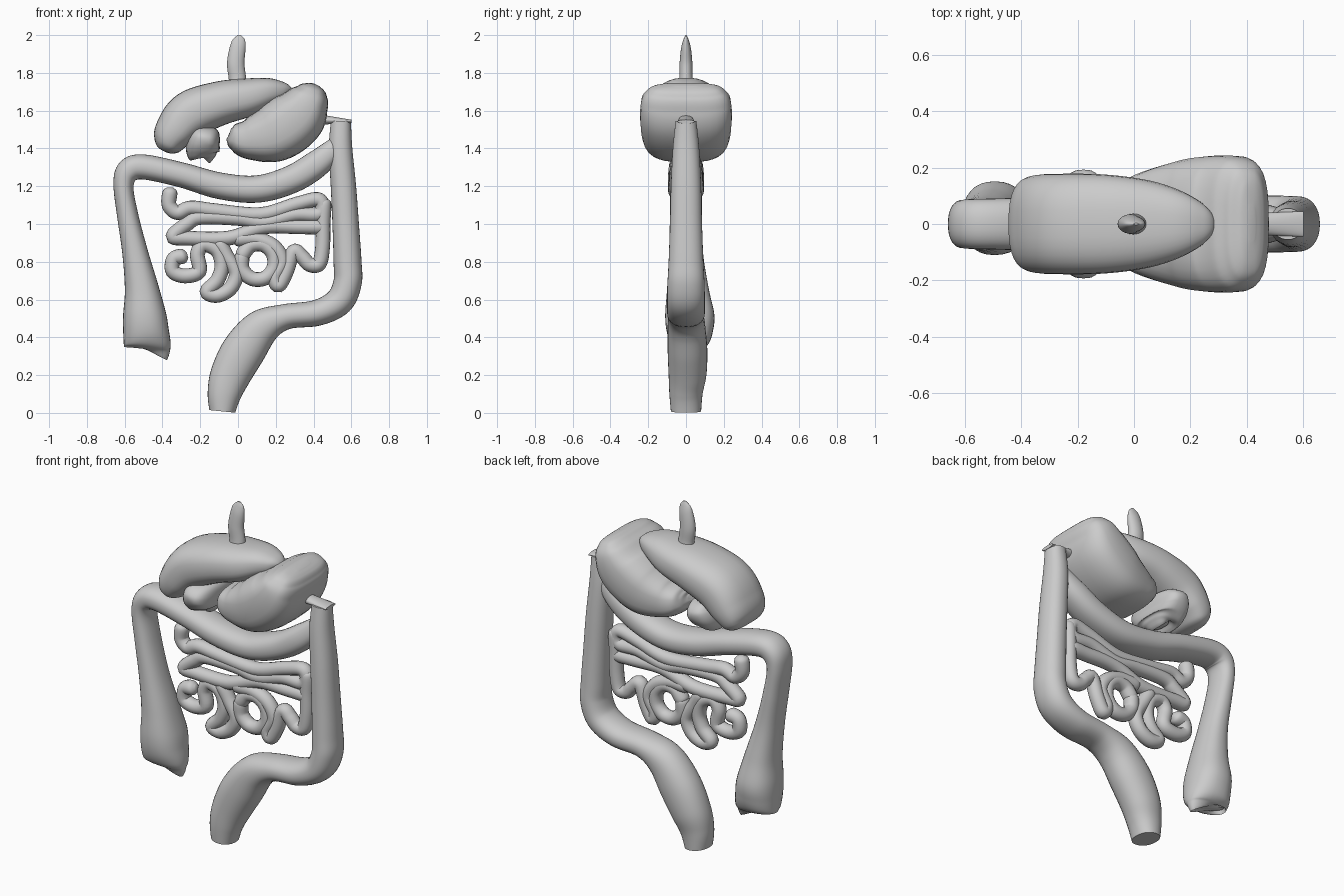
import bpy, math
from mathutils import Vector


def spline(pts, steps):
    """Catmull-Rom through tuples of any length."""
    out = []
    n = len(pts)
    for i in range(n - 1):
        a, b, c, d = pts[max(i - 1, 0)], pts[i], pts[i + 1], pts[min(i + 2, n - 1)]
        for s in range(steps):
            t = s / steps
            out.append([0.5 * (2 * q + (r - p) * t + (2 * p - 5 * q + 4 * r - u) * t * t
                               + (3 * q - p - 3 * r + u) * t ** 3)
                        for p, q, r, u in zip(a, b, c, d)])
    out.append(list(pts[-1]))
    return out


def tube(name, pts, power=2.0, steps=8, sides=32):
    """Sweep a superellipse along (x, z, in-plane radius, y radius, y centre)."""
    path = spline(pts, steps)
    verts, faces = [], []
    for i, (x, z, r, ry, y) in enumerate(path):
        p, q = path[max(i - 1, 0)], path[min(i + 1, len(path) - 1)]
        t = Vector((q[0] - p[0], q[1] - p[1])).normalized()
        r, ry = max(r, 0.003), max(ry, 0.003)
        for k in range(sides):
            a = 2 * math.pi * k / sides
            c, s = math.cos(a), math.sin(a)
            u = r * math.copysign(abs(c) ** (2 / power), c)
            v = ry * math.copysign(abs(s) ** (2 / power), s)
            verts.append((x - t.y * u, y + v, max(z + t.x * u, 0)))
    for i in range(len(path) - 1):
        for k in range(sides):
            a, b = i * sides + k, i * sides + (k + 1) % sides
            faces.append((a, b, b + sides, a + sides))
    faces.append(tuple(reversed(range(sides))))
    faces.append(tuple(range(len(verts) - sides, len(verts))))
    me = bpy.data.meshes.new(name)
    me.from_pydata(verts, [], faces)
    ob = bpy.data.objects.new(name, me)
    bpy.context.collection.objects.link(ob)
    bpy.ops.object.select_all(action='DESELECT')
    ob.select_set(True)
    bpy.context.view_layer.objects.active = ob
    bpy.ops.object.mode_set(mode='EDIT')
    bpy.ops.mesh.select_all(action='SELECT')
    bpy.ops.mesh.normals_make_consistent(inside=False)
    bpy.ops.object.mode_set(mode='OBJECT')
    bpy.ops.object.shade_smooth_by_angle(angle=math.radians(55))
    return ob


# Esophagus
tube("esophagus", [(0, 1.70, .05, .05, 0), (-.003, 1.77, .046, .036, 0), (-.012, 1.85, .046, .034, 0),
                   (-.002, 1.93, .042, .026, 0), (.006, 1.975, .032, .014, 0), (.008, 2.0, .008, .003, 0)])

# Liver
tube("liver", [(-.397, 1.388, .02, .08, 0), (-.392, 1.397, .048, .12, 0), (-.375, 1.425, .08, .155, 0),
               (-.335, 1.49, .108, .174, 0), (-.25, 1.58, .126, .178, 0), (-.10, 1.638, .117, .175, 0),
               (.05, 1.67, .102, .155, 0), (.16, 1.698, .077, .12, 0), (.24, 1.705, .047, .075, 0),
               (.28, 1.70, .02, .03, 0), (.291, 1.698, .004, .005, 0)], 2.5)

# Stomach
tube("stomach", [(-.052, 1.467, .015, .05, 0), (-.046, 1.465, .04, .11, 0), (-.02, 1.46, .072, .16, 0),
                 (.06, 1.452, .113, .195, 0), (.19, 1.482, .155, .23, 0), (.31, 1.565, .155, .243, 0),
                 (.375, 1.655, .115, .235, 0), (.402, 1.705, .078, .20, 0), (.413, 1.728, .045, .15, 0),
                 (.417, 1.736, .015, .06, 0)], 2.9)

# Gallbladder
tube("gallbladder", [(-.18, 1.348, .03, .05, 0), (-.18, 1.352, .065, .10, 0), (-.185, 1.375, .086, .15, 0),
                     (-.185, 1.42, .089, .185, 0), (-.175, 1.465, .081, .19, 0), (-.168, 1.50, .066, .15, 0),
                     (-.166, 1.515, .035, .08, 0)], 2.8)

# Ascending and transverse colon
tube("ascending_transverse_colon",
     [(-.483, .333, .118, .03, .025), (-.4815, .34, .122, .065, .024), (-.481, .37, .124, .10, .022),
      (-.487, .43, .121, .122, .02), (-.495, .52, .114, .13, .02), (-.51, .66, .09, .11, .01),
      (-.545, .85, .068, .09, 0), (-.585, 1.05, .056, .085, 0), (-.606, 1.20, .053, .085, 0),
      (-.58, 1.28, .065, .088, 0), (-.50, 1.302, .066, .09, 0), (-.30, 1.26, .066, .095, 0),
      (-.1, 1.203, .07, .095, 0), (.1, 1.185, .072, .095, 0), (.28, 1.235, .074, .09, 0),
      (.42, 1.32, .072, .08, 0), (.53, 1.42, .05, .05, 0)], 2.3)

# Descending colon, sigmoid and rectum
tube("descending_colon_rectum",
     [(.545, 1.545, .053, .055, 0), (.543, 1.40, .062, .07, 0), (.558, 1.20, .067, .08, 0),
      (.57, 1.0, .07, .085, 0), (.58, .80, .074, .092, 0), (.58, .69, .075, .098, 0),
      (.535, .59, .075, .10, 0), (.42, .53, .069, .10, 0), (.25, .508, .068, .095, 0),
      (.125, .45, .098, .10, .003), (.03, .33, .115, .105, .008), (-.04, .20, .107, .10, .008),
      (-.072, .10, .09, .088, 0), (-.083, .008, .069, .08, 0)], 2.2)

# Small connecting duct at the colon top
tube("connecting_duct", [(.40, 1.555, .03, .035, 0), (.48, 1.55, .022, .04, 0), (.60, 1.542, .010, .045, 0)])


def bowel(name, pts, r=.039):
    ends = [(*p, r, r * 1.05, 0) for p in pts]
    # round off both ends
    for i, j in ((0, 1), (-1, -2)):
        d = (Vector(pts[i]) - Vector(pts[j])).normalized() * r * .6
        e = Vector(pts[i]) + d
        cap = [(e.x, e.y, r * .4, r * .4, 0)]
        ends = cap + ends if i == 0 else ends + cap
    tube(name, ends, 2, 6, 16)


# Small intestine: upper folds
bowel("small_intestine_upper",
      [(-.36, 1.17), (-.365, 1.10), (-.32, 1.06), (-.25, 1.085), (-.12, 1.07), (.12, 1.05),
       (.31, 1.105), (.42, 1.13), (.448, 1.09), (.42, 1.05), (.30, 1.05), (.14, 1.01),
       (0, 1.03), (-.2, 1.035), (-.27, 1.0), (-.345, .935), (-.27, .925), (-.05, .925),
       (.14, .985), (.33, .985), (.44, .985)])

# Small intestine: lower coils
ring = [(.105 + .09 * math.cos(a), .80 + .095 * math.sin(a))
        for a in [math.radians(160 - 45 * k) for k in range(9)]]
bowel("small_intestine_left_coils",
      [(-.29, .83), (-.34, .815), (-.345, .75), (-.28, .725), (-.205, .75), (-.215, .84), (-.18, .89),
       (-.11, .86), (-.085, .78), (-.11, .70), (-.165, .642), (-.11, .622), (-.04, .66),
       (-.01, .74), (-.06, .83), (-.10, .90)])
bowel("small_intestine_centre_loop", ring)
bowel("small_intestine_right_coils",
      [(0, .92), (.10, .92), (.19, .88), (.235, .80), (.195, .72), (.215, .675), (.255, .745), (.295, .855),
       (.34, .825), (.38, .785), (.43, .79), (.448, .88), (.45, 1.0), (.455, 1.11)])
